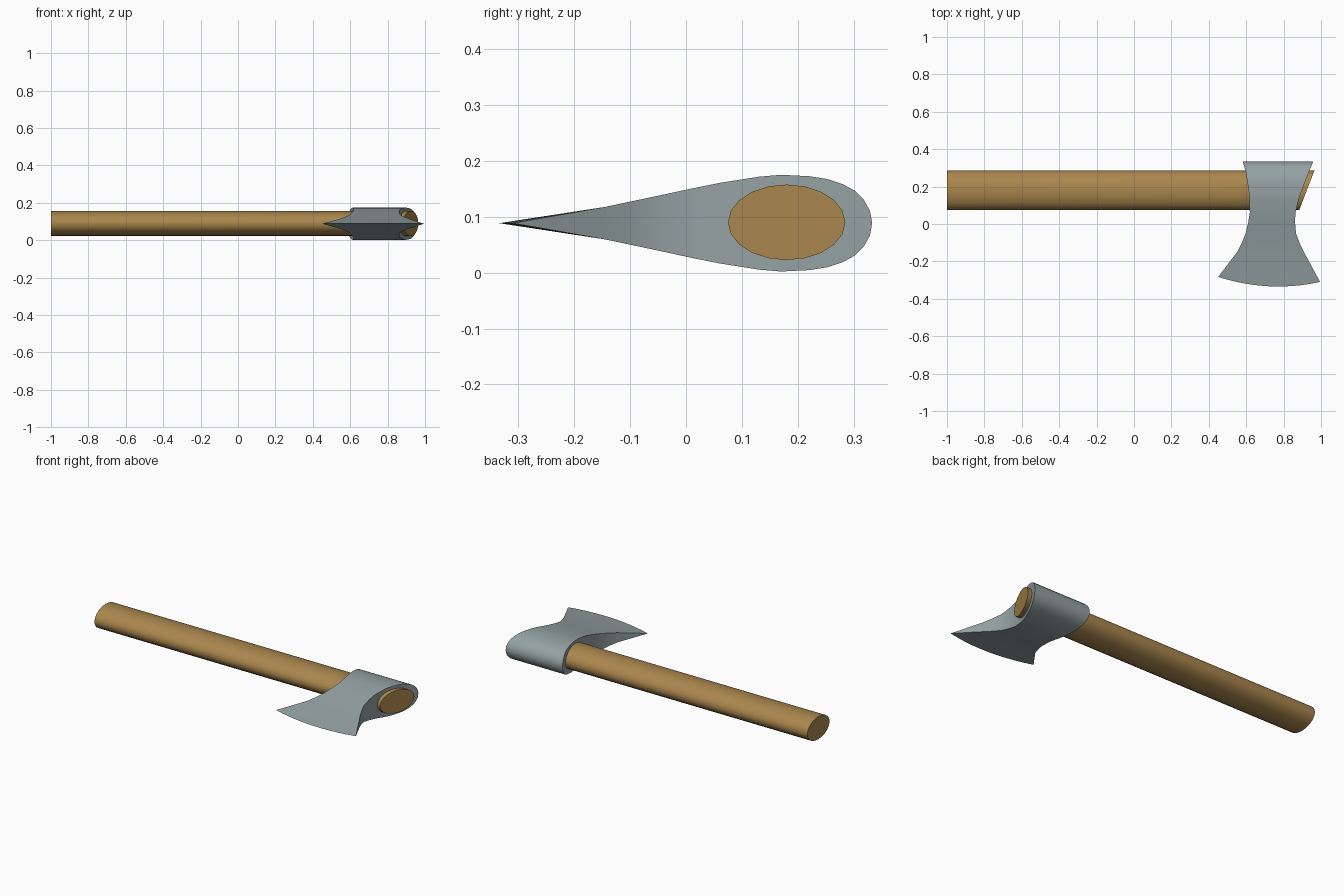
import bpy, bmesh, math

if "Cube" in bpy.data.objects:
    bpy.data.objects.remove(bpy.data.objects["Cube"])


def material(name, rgb):
    m = bpy.data.materials.new(name)
    m.diffuse_color = (*rgb, 1)
    m.use_nodes = True
    m.node_tree.nodes["Principled BSDF"].inputs["Base Color"].default_value = m.diffuse_color
    return m


def finish(bm, name, mat):
    bmesh.ops.remove_doubles(bm, verts=bm.verts, dist=1e-5)
    bmesh.ops.recalc_face_normals(bm, faces=bm.faces)
    me = bpy.data.meshes.new(name)
    bm.to_mesh(me)
    bm.free()
    me.materials.append(mat)
    ob = bpy.data.objects.new(name, me)
    bpy.context.collection.objects.link(ob)
    bpy.ops.object.select_all(action='DESELECT')
    ob.select_set(True)
    bpy.context.view_layer.objects.active = ob
    bpy.ops.object.shade_smooth_by_angle(angle=math.radians(30))


wood = material("warm wood", (0.40, 0.24, 0.075))
steel = material("grey steel", (0.30, 0.36, 0.36))
ZC = 0.0885

# Handle: oval shaft with a slanted end
bm = bmesh.new()
N = 20
rings = [[], []]
for i in range(N):
    a = 2 * math.pi * i / N
    y, z = 0.18 + 0.105 * math.cos(a), 0.09 + 0.0675 * math.sin(a)
    rings[0].append(bm.verts.new((-1, y, z)))
    rings[1].append(bm.verts.new((0.924 + (y - 0.18) * 0.385, y, z)))
for i in range(N):
    j = (i + 1) % N
    bm.faces.new((rings[0][i], rings[0][j], rings[1][j], rings[1][i]))
for r in rings:
    bm.faces.new(r)
finish(bm, "handle", wood)

# Axe head: teardrop section; stations are (y, half thickness, left x, right x)
stations = [
    (0.333, 0.000, 0.582, 0.957), (0.329, 0.022, 0.583, 0.956),
    (0.318, 0.042, 0.586, 0.952), (0.302, 0.058, 0.591, 0.945),
    (0.280, 0.070, 0.597, 0.936), (0.252, 0.079, 0.602, 0.925),
    (0.220, 0.084, 0.607, 0.913), (0.170, 0.0865, 0.614, 0.894),
    (0.130, 0.083, 0.618, 0.880), (0.060, 0.072, 0.619, 0.863),
    (0.010, 0.062, 0.611, 0.861), (-0.050, 0.049, 0.597, 0.866),
    (-0.100, 0.0385, 0.577, 0.885), (-0.145, 0.029, 0.555, 0.906),
    (-0.300, 0.000, 0.450, 0.995),
]
COLS = 10
bm = bmesh.new()
sides = []
for sign in (1, -1):
    rows = []
    for k, (y, h, left, right) in enumerate(stations):
        row = []
        for c in range(COLS + 1):
            u = c / COLS
            yy = y
            if k == len(stations) - 1:  # bowed cutting edge
                yy = -0.283 - 0.027 * u - 0.146 * u * (1 - u)
            row.append(bm.verts.new((left + (right - left) * u, yy, ZC + sign * h)))
        rows.append(row)
    for a, b in zip(rows, rows[1:]):
        for c in range(COLS):
            bm.faces.new((a[c], a[c + 1], b[c + 1], b[c]))
    sides.append(rows)
# Walls closing the two open ends of the head
bmesh.ops.remove_doubles(bm, verts=bm.verts, dist=1e-5)
bmesh.ops.holes_fill(bm, edges=[e for e in bm.edges if e.is_boundary], sides=0)
ends = [f for f in bm.faces if len(f.verts) > 4]
bmesh.ops.delete(bm, geom=ends, context='FACES_ONLY')
bm.verts.ensure_lookup_table()


def find(x, y, z):
    return min(bm.verts, key=lambda v: (v.co.x - x) ** 2 + (v.co.y - y) ** 2 + (v.co.z - z) ** 2)


for side, tip in ((2, -0.283), (3, -0.31)):
    pairs = []
    for s in stations:
        y = tip if s is stations[-1] else s[0]
        pairs.append((find(s[side], y, ZC + s[1]), find(s[side], y, ZC - s[1])))
    for (a, b), (c, d) in zip(pairs, pairs[1:]):
        bm.faces.new(list(dict.fromkeys((a, b, d, c))))
finish(bm, "axe_head", steel)
